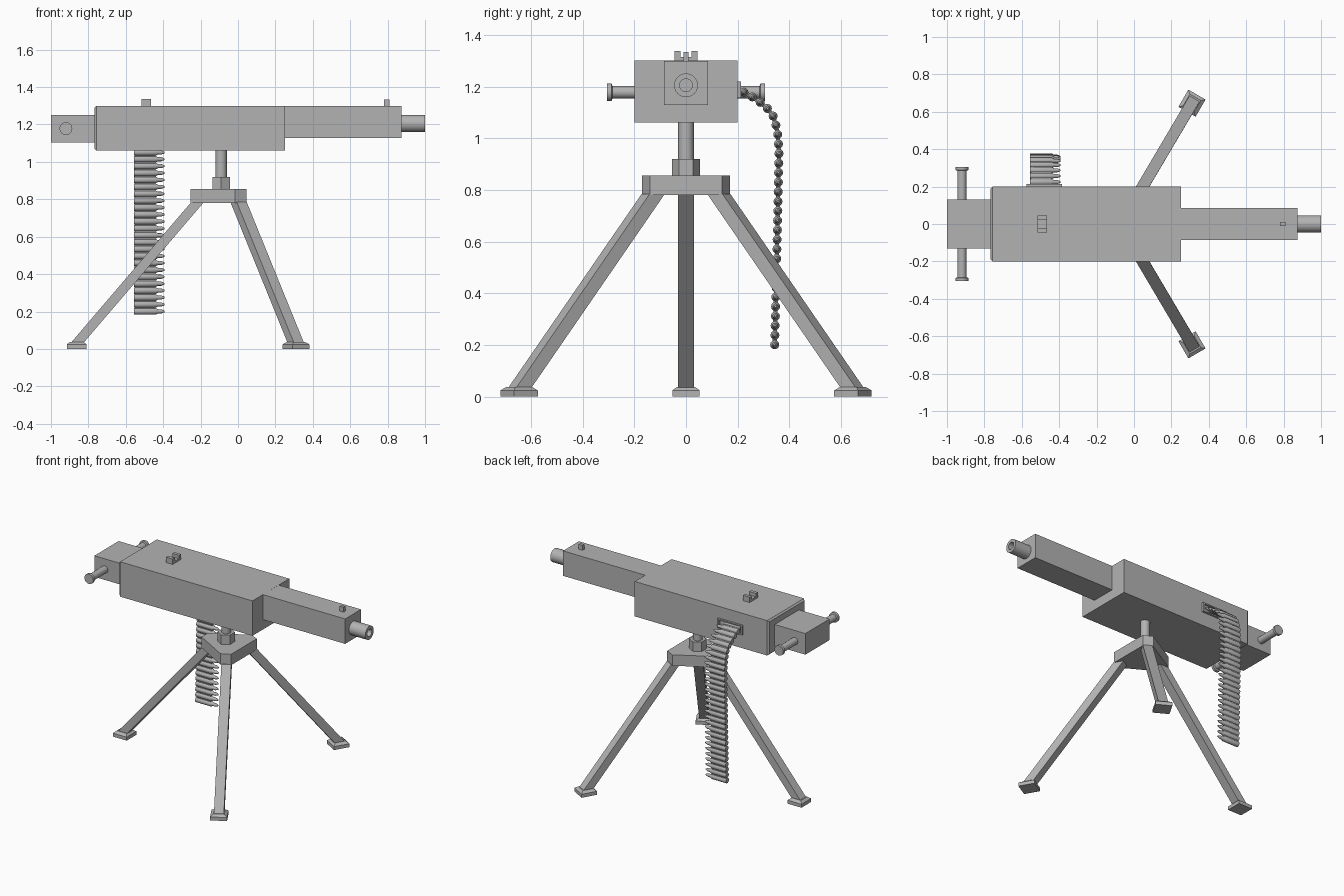
import bpy, bmesh, math
from mathutils import Vector, Matrix

if "Cube" in bpy.data.objects:
    bpy.data.objects.remove(bpy.data.objects["Cube"])

grey = bpy.data.materials.new("gunmetal_grey")
grey.diffuse_color = (0.45, 0.45, 0.45, 1)
grey.use_nodes = True
grey.node_tree.nodes["Principled BSDF"].inputs["Base Color"].default_value = grey.diffuse_color


def finish(name, bm):
    bmesh.ops.remove_doubles(bm, verts=bm.verts, dist=1e-5)
    bmesh.ops.recalc_face_normals(bm, faces=bm.faces)
    me = bpy.data.meshes.new(name)
    bm.to_mesh(me)
    bm.free()
    me.materials.append(grey)
    ob = bpy.data.objects.new(name, me)
    bpy.context.collection.objects.link(ob)
    return ob


def loft(name, rings):
    """Closed solid through a list of equal-length point rings."""
    bm = bmesh.new()
    vr = [[bm.verts.new(p) for p in r] for r in rings]
    n = len(vr[0])
    for a, b in zip(vr, vr[1:]):
        for i in range(n):
            j = (i + 1) % n
            bm.faces.new((a[i], a[j], b[j], b[i]))
    bm.faces.new(vr[0])
    bm.faces.new(vr[-1])
    return finish(name, bm)


def rect_x(x, y, z0, z1):
    return [(x, -y, z0), (x, y, z0), (x, y, z1), (x, -y, z1)]


def box(name, x0, x1, y0, y1, z0, z1):
    return loft(name, [[(x0, y0, z), (x1, y0, z), (x1, y1, z), (x0, y1, z)] for z in (z0, z1)])


def lathe(name, profile, axis, origin, segs=24):
    """Turn (distance along axis, radius) points around an axis."""
    bm = bmesh.new()
    vs = [bm.verts.new((r, 0, d)) for d, r in profile]
    es = [bm.edges.new(p) for p in zip(vs, vs[1:])]
    bmesh.ops.spin(bm, geom=vs + es, cent=(0, 0, 0), axis=(0, 0, 1),
                   angle=2 * math.pi, steps=segs)
    rot = Vector((0, 0, 1)).rotation_difference(Vector(axis)).to_matrix().to_4x4()
    bm.transform(Matrix.Translation(origin) @ rot)
    ob = finish(name, bm)
    for o in bpy.context.selected_objects:
        o.select_set(False)
    ob.select_set(True)
    bpy.context.view_layer.objects.active = ob
    bpy.ops.object.shade_smooth_by_angle(angle=math.radians(35))
    return ob


# Body: receiver with chamfered rear, rear grip block, barrel jacket
loft("receiver", [rect_x(-0.767, 0.19, 1.07, 1.29), rect_x(-0.757, 0.2, 1.06, 1.3),
                  rect_x(0.25, 0.2, 1.06, 1.3)])
box("rear_block", -1, -0.76, -0.132, 0.132, 1.105, 1.25)
box("barrel_jacket", 0.24, 0.875, -0.086, 0.086, 1.128, 1.2995)
lathe("muzzle", [(0, 0), (0, 0.046), (0.135, 0.046), (0.135, 0.025), (0.02, 0.025), (0.02, 0)],
      (1, 0, 0), (0.865, 0, 1.205))

# Side handles with end discs
for side, label in ((-1, "front"), (1, "back")):
    lathe(label + "_handle", [(0.12, 0), (0.12, 0.024), (0.285, 0.024), (0.288, 0.034),
                              (0.306, 0.034), (0.306, 0)], (0, side, 0), (-0.92, 0, 1.178))

# Sights
box("rear_sight_base", -0.515, -0.465, -0.045, 0.045, 1.295, 1.314)
for s, label in ((-1, "right"), (1, "left")):
    y0, y1 = sorted((s * 0.022, s * 0.045))
    box("rear_sight_ear_" + label, -0.515, -0.465, y0, y1, 1.31, 1.337)
box("front_sight", 0.78, 0.81, -0.01, 0.01, 1.295, 1.333)

# Feed port frame
box("port_top", -0.575, -0.385, 0.195, 0.213, 1.212, 1.22)
box("port_bottom", -0.575, -0.385, 0.195, 0.213, 1.155, 1.163)
box("port_rear", -0.575, -0.562, 0.195, 0.213, 1.16, 1.215)
box("port_front", -0.398, -0.385, 0.195, 0.213, 1.16, 1.215)

# Ammunition belt: sample a path at even spacing
path = [Vector((0, y, z)) for y, z in (
    (0.19, 1.192), (0.225, 1.178), (0.27, 1.152), (0.31, 1.122), (0.338, 1.085),
    (0.354, 1.03), (0.36, 0.95), (0.355, 0.7), (0.348, 0.4), (0.343, 0.19))]
spacing, pts, carry = 0.037, [], 0.0
for a, b in zip(path, path[1:]):
    d, length = carry, (b - a).length
    while d <= length:
        pts.append(a.lerp(b, d / length))
        d += spacing
    carry = d - length
cart = [(0, 0), (0, 0.0175), (0.115, 0.0175), (0.127, 0.011), (0.145, 0.011), (0.163, 0.004), (0.163, 0)]
first = lathe("cartridge", cart, (1, 0, 0), (-0.555, 0, 0), 12)
first.location = pts[0]
for p in pts[1:]:
    c = bpy.data.objects.new("cartridge", first.data)
    c.location = p
    bpy.context.collection.objects.link(c)
# Links holding the cartridges together
rings = []
for i, p in enumerate(pts):
    t = (pts[min(i + 1, len(pts) - 1)] - pts[max(i - 1, 0)]).normalized()
    n = Vector((0, -t.z, t.y)) * 0.008
    rings.append([p + n + Vector((x, 0, 0)) for x in (-0.55, -0.44)]
                 + [p - n + Vector((x, 0, 0)) for x in (-0.44, -0.55)])
loft("belt_links", rings)

# Mount: post, hexagonal collar, three-cornered hub
lathe("post", [(0.84, 0), (0.84, 0.03), (1.07, 0.03), (1.07, 0)], (0, 0, 1), (-0.09, 0, 0))
loft("collar", [[(-0.09 + 0.054 * math.sin(k * math.pi / 3), 0.054 * math.cos(k * math.pi / 3), z)
                 for k in range(6)] for z in (0.845, 0.92)])
hub = [(0.045, -0.14), (0.045, 0.14), (-0.015, 0.17), (-0.253, 0.034), (-0.253, -0.034), (-0.015, -0.17)]
loft("hub", [[(x, y, z) for x, y in hub] for z in (0.78, 0.855)])


# Tripod legs and feet
def rect_z(c, u, hu, hv, z):
    v = Vector((-u.y, u.x))
    return [(*(c + u * hu * a + v * hv * b), z) for a, b in ((-1, -1), (1, -1), (1, 1), (-1, 1))]


for deg, foot, label in ((180, (-0.862, 0), "rear"), (60, (0.31, 0.646), "left"),
                         (-60, (0.31, -0.646), "right")):
    u = Vector((math.cos(math.radians(deg)), math.sin(math.radians(deg))))
    top, foot = Vector((-0.07, 0)) + u * 0.146, Vector(foot)
    loft(label + "_leg", [rect_z(foot, u, 0.034, 0.031, 0.03), rect_z(top, u, 0.034, 0.031, 0.785)])
    loft(label + "_foot", [rect_z(foot, u, 0.053, 0.053, 0), rect_z(foot, u, 0.053, 0.053, 0.024),
                           rect_z(foot, u, 0.036, 0.034, 0.038)])
